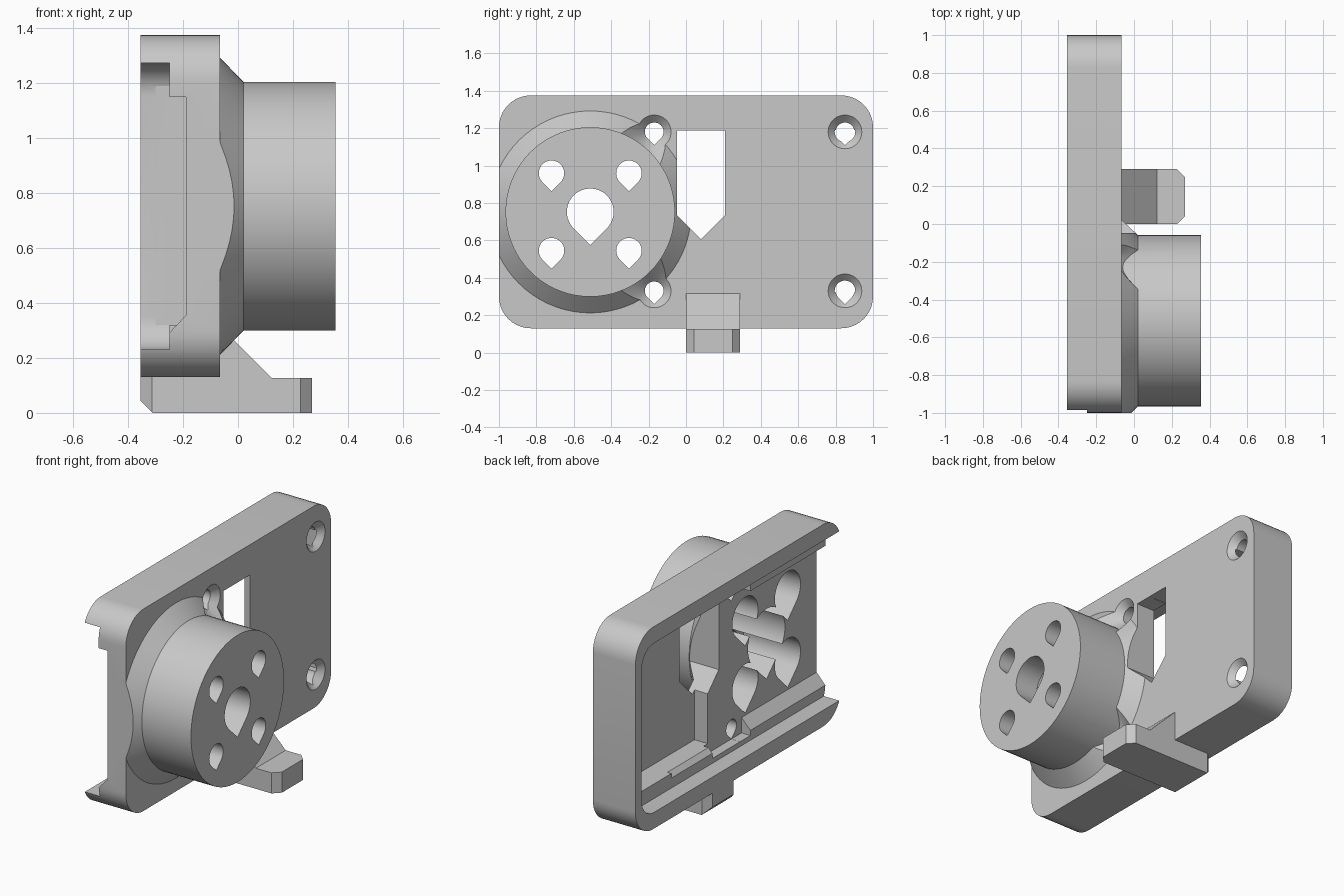
import bpy, bmesh
from math import pi, cos, sin

if "Cube" in bpy.data.objects:
    bpy.data.objects.remove(bpy.data.objects["Cube"], do_unlink=True)

grey = bpy.data.materials.new("plain grey")
grey.use_nodes = True
grey.diffuse_color = (0.58, 0.58, 0.58, 1)
grey.node_tree.nodes["Principled BSDF"].inputs["Base Color"].default_value = grey.diffuse_color


def loft(name, sections):
    """Solid through matching closed rings of points."""
    bm = bmesh.new()
    rings = [[bm.verts.new(p) for p in s] for s in sections]
    n = len(rings[0])
    for a, b in zip(rings, rings[1:]):
        for i in range(n):
            j = (i + 1) % n
            bm.faces.new((a[i], a[j], b[j], b[i]))
    bm.faces.new(rings[0][::-1])
    bm.faces.new(rings[-1])
    bmesh.ops.recalc_face_normals(bm, faces=bm.faces)
    mesh = bpy.data.meshes.new(name)
    bm.to_mesh(mesh)
    bm.free()
    mesh.materials.append(grey)
    ob = bpy.data.objects.new(name, mesh)
    bpy.context.collection.objects.link(ob)
    return ob


def prism(name, pts, axis, a, b):
    """Extrude a 2D outline along x, y or z from a to b."""
    place = {"x": lambda u, v, t: (t, u, v),
             "y": lambda u, v, t: (u, t, v),
             "z": lambda u, v, t: (u, v, t)}[axis]
    return loft(name, [[place(u, v, t) for u, v in pts] for t in (a, b)])


def box(name, x, y, z):
    return prism(name, [(y[0], z[0]), (y[1], z[0]), (y[1], z[1]), (y[0], z[1])], "x", *x)


def circle(cy, cz, r, n=72):
    return [(cy + r * cos(2 * pi * i / n), cz + r * sin(2 * pi * i / n)) for i in range(n)]


def lathe(name, cy, cz, profile, n=72):
    """Stack of circles along x, given as (x, radius)."""
    return loft(name, [[(x, y, z) for y, z in circle(cy, cz, r, n)] for x, r in profile])


def teardrop(cy, cz, r, n=36):
    """Round on top, with a right-angled tip pointing down."""
    arc = [-pi / 4 + 1.5 * pi * i / n for i in range(n + 1)]
    return [(cy + r * cos(a), cz + r * sin(a)) for a in arc] + [(cy, cz - r * 2 ** 0.5)]


def rounded(y0, y1, z0, z1, r, n=10):
    pts = []
    for k, (cy, cz) in enumerate([(y1 - r, z1 - r), (y0 + r, z1 - r),
                                  (y0 + r, z0 + r), (y1 - r, z0 + r)]):
        for i in range(n + 1):
            a = (k + i / n) * pi / 2
            pts.append((cy + r * cos(a), cz + r * sin(a)))
    return pts


def combine(ob, other, op="DIFFERENCE"):
    mod = ob.modifiers.new("combine", "BOOLEAN")
    mod.operation, mod.solver, mod.object = op, "EXACT", other
    bpy.context.view_layer.objects.active = ob
    bpy.ops.object.modifier_apply(modifier=mod.name)
    bpy.data.objects.remove(other, do_unlink=True)


BACK, FLOOR, FACE, END = -0.355, -0.19, -0.065, 0.355
BY, BZ = -0.512, 0.752
holes = [(y, z) for y in (-0.17, 0.85) for z in (0.33, 1.18)]


def countersink(y, z):
    return lathe("countersink", y, z, [(-0.105, 0.05), (0.045, 0.2)], 48)


# Housing plate with a stepped pocket open towards the front
body = prism("housing", rounded(-1, 1, 0.13, 1.375, 0.17), "x", BACK, FACE)
combine(body, prism("pocket", rounded(-1.4, 0.94, 0.23, 1.273, 0.12), "x", -0.5, -0.25))
combine(body, prism("pocket_step", [(-0.27, 0.27), (FLOOR, 0.355), (FLOOR, 1.15), (-0.27, 1.15)],
                    "y", -1.4, 0.5))

# Deeper half of the pocket, beyond the boss
combine(body, box("deep_pocket", (-0.3, -0.1), (0.06, 0.94), (0.32, 1.19)))

# Clearance around the inner screw holes
for z in ((0.26, 0.6), (0.9, 1.25)):
    combine(body, box("relief", (-0.3, FLOOR), (-0.27, 0.1), z))
for y, z in holes:
    combine(body, countersink(y, z))

# Conical flange, trimmed flush with the front end and scalloped by the screws
flange = lathe("flange", BY, BZ, [(-0.13, 0.54), (FACE, 0.54), (0.02, 0.453)])
combine(flange, box("trim", (-1, 1), (-2, -1), (-1, 2)))
for y, z in holes[:2]:
    combine(flange, countersink(y, z))
combine(body, flange, "UNION")

# Round boss
combine(body, lathe("boss", BY, BZ, [(-0.12, 0.453), (END, 0.453)]), "UNION")

# Screw holes
for y, z in holes:
    combine(body, prism("screw_hole", teardrop(y, z, 0.05), "x", -0.5, 0.1))

# Window with a pointed lower end
combine(body, prism("window", [(-0.048, 1.188), (-0.048, 0.735), (0.08, 0.607),
                               (0.208, 0.735), (0.208, 1.188)], "x", -0.6, 0.6))

# Centre bore, four fixing holes and their deep recesses from the back
combine(body, prism("bore", teardrop(BY, BZ, 0.125), "x", -0.6, 0.6))
combine(body, prism("bore_recess", teardrop(BY, BZ, 0.18), "x", -0.6, 0.2))
for sy in (-1, 1):
    for sz in (-1, 1):
        y, z = BY + sy * 0.207, BZ + sz * 0.207
        combine(body, prism("fixing_hole", teardrop(y, z, 0.068), "x", -0.6, 0.6))
        combine(body, prism("fixing_recess", teardrop(y, z, 0.125), "x", -0.6, 0.2))

# Foot: side profile trimmed to a bar with chamfered corners
foot = prism("foot", [(-0.31, 0), (0.27, 0), (0.27, 0.127), (0.122, 0.127), (FACE, 0.315),
                      (-0.09, 0.315), (-0.09, 0.14), (BACK, 0.14), (BACK, 0.045)], "y", 0, 0.29)
c = 0.042
plan = [(BACK + c, 0), (0.27 - c, 0), (0.27, c), (0.27, 0.29 - c),
        (0.27 - c, 0.29), (BACK + c, 0.29), (BACK, 0.29 - c), (BACK, c)]
combine(foot, prism("foot_plan", plan, "z", -0.1, 0.5), "INTERSECT")

# Smooth round surfaces, sharp edges
for ob in (body, foot):
    bpy.ops.object.select_all(action="DESELECT")
    ob.select_set(True)
    bpy.context.view_layer.objects.active = ob
    bpy.ops.object.shade_smooth_by_angle(angle=pi / 6)
